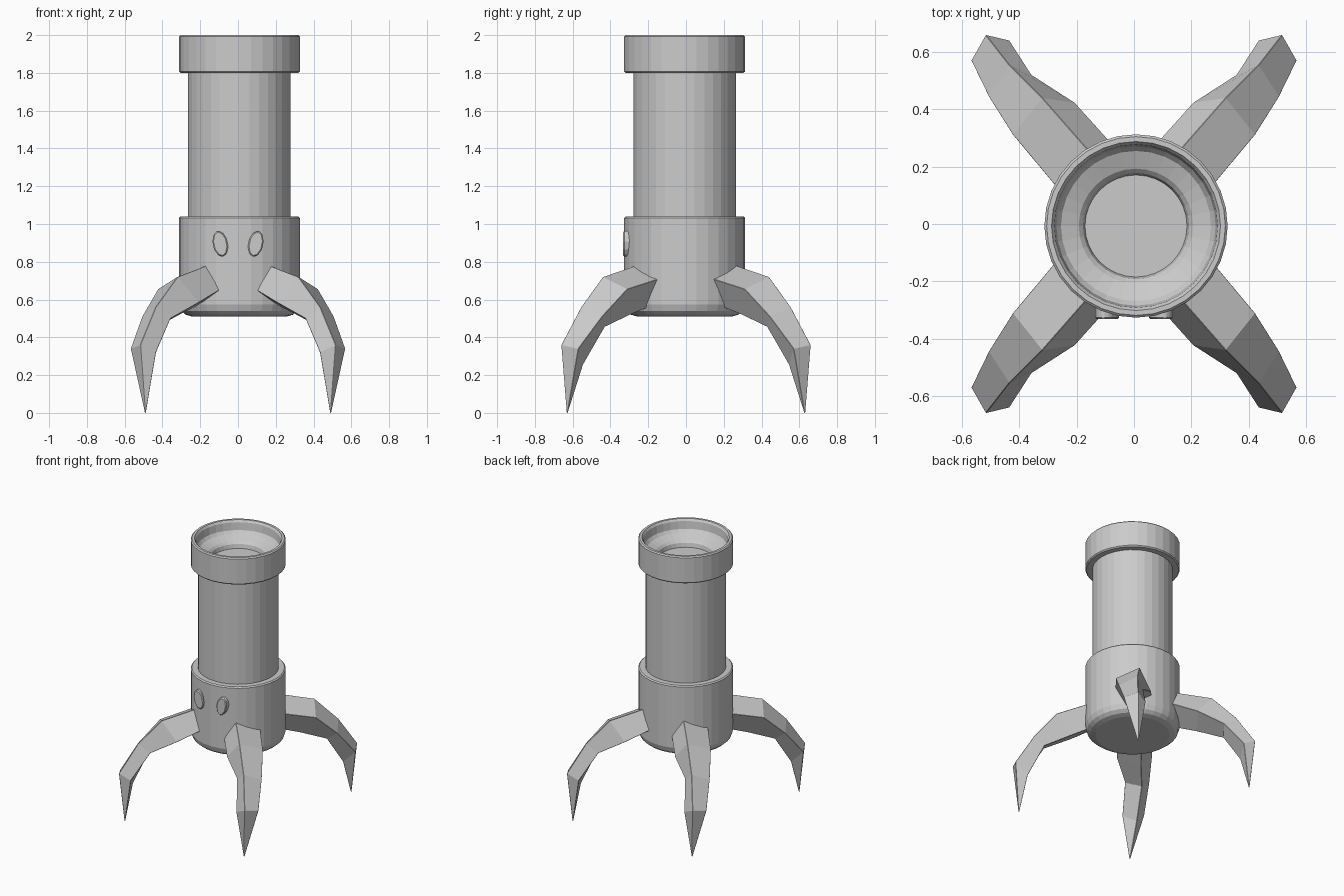
import bpy, bmesh, math
from mathutils import Matrix, Vector

if "Cube" in bpy.data.objects:
    bpy.data.objects.remove(bpy.data.objects["Cube"])

CX, CY = 0.007, -0.007


def finish(name, bm, bevel=0):
    bmesh.ops.recalc_face_normals(bm, faces=bm.faces[:])
    me = bpy.data.meshes.new(name)
    bm.to_mesh(me)
    bm.free()
    ob = bpy.data.objects.new(name, me)
    bpy.context.collection.objects.link(ob)
    if bevel:
        m = ob.modifiers.new("bevel", 'BEVEL')
        m.width = bevel
        m.segments = 1
        m.limit_method = 'ANGLE'
    return ob


def lathe(name, profile, sides=32):
    """Revolve a closed (radius, z) profile that starts and ends on the axis."""
    bm = bmesh.new()
    verts = [bm.verts.new((r, 0, z)) for r, z in profile]
    edges = [bm.edges.new(p) for p in zip(verts, verts[1:])]
    bmesh.ops.spin(bm, geom=verts + edges, cent=(0, 0, 0), axis=(0, 0, 1),
                   angle=math.tau, steps=sides)
    bmesh.ops.remove_doubles(bm, verts=bm.verts[:], dist=1e-4)
    bmesh.ops.translate(bm, verts=bm.verts[:], vec=(CX, CY, 0))
    return finish(name, bm)


# Rounded base cup, straight tube, collar with a stepped dish in the top
lathe("base", [(0, .51), (.25, .51), (.285, .52), (.308, .54), (.32, .575),
               (.32, 1.032), (.312, 1.04), (0, 1.04)])
lathe("tube", [(0, 1.0), (.272, 1.0), (.272, 1.84), (0, 1.84)])
lathe("collar", [(0, 1.80), (.312, 1.80), (.32, 1.808), (.32, 1.992), (.312, 2.0),
                 (.295, 2.0), (.285, 1.985), (.278, 1.93), (.262, 1.91),
                 (.20, 1.885), (.185, 1.87), (.178, 1.84), (.15, 1.825),
                 (.09, 1.815), (0, 1.812)])

# Claw leg: four-sided rings from body to knee (ridge, right, under, left), then a point
RINGS = [
    [(.14, .235, .79), (.23, .08, .73), (.15, .10, .60), (.05, .25, .68)],
    [(.32, .44, .72), (.423, .311, .655), (.31, .295, .52), (.206, .423, .585)],
    [(.435, .555, .56), (.507, .444, .51), (.43, .43, .455), (.357, .52, .50)],
    [(.517, .66, .36), (.568, .57, .34), (.482, .545, .255), (.434, .64, .32)],
]
TIP = Vector((.49, .63, 0))


def leg(name, sx, sy):
    bm = bmesh.new()
    rings = RINGS + [[TIP + (Vector(p) - TIP) * .03 * Vector((1, 1, 0)).length
                      for p in RINGS[-1]]]
    for v in rings[-1]:
        v.z = 0
    loops = [[bm.verts.new((p[0] * sx, p[1] * sy, p[2])) for p in r] for r in rings]
    for a, b in zip(loops, loops[1:]):
        for i in range(4):
            j = (i + 1) % 4
            bm.faces.new((a[i], a[j], b[j], b[i]))
    bm.faces.new(loops[0])
    bm.faces.new(loops[-1])
    finish(name, bm, .008)


for sx, side in ((1, "right"), (-1, "left")):
    for sy, end in ((-1, "front"), (1, "back")):
        leg(f"{end}_{side}_leg", sx, sy)

# Oval eyes leaning outward on the front of the base
for sx, side in ((1, "right"), (-1, "left")):
    bm = bmesh.new()
    bmesh.ops.create_cone(bm, cap_ends=True, segments=10, radius1=1, radius2=1, depth=1)
    bm.transform(Matrix.Translation((sx * .094, -.31, .895))
                 @ Matrix.Rotation(sx * math.radians(12), 4, 'Y')
                 @ Matrix.Diagonal((.04, .045, .07, 1))
                 @ Matrix.Rotation(math.radians(90), 4, 'X'))
    finish(f"{side}_eye", bm, .006)
